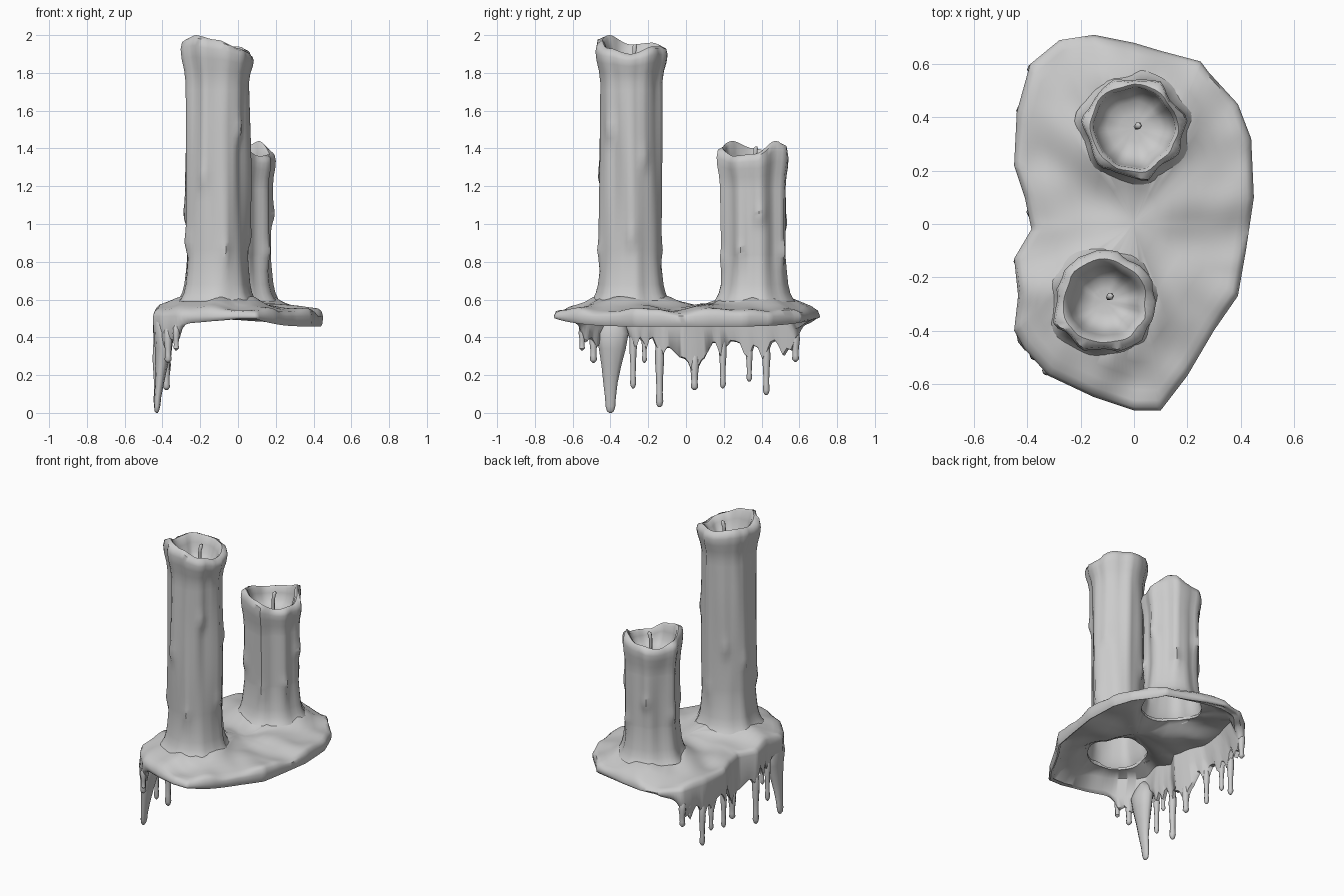
import bpy, math
from mathutils import Vector, noise

if "Cube" in bpy.data.objects:
    bpy.data.objects.remove(bpy.data.objects["Cube"])

TAU = 2 * math.pi


def make(name, rings, close_start=True, close_end=True, angle=55):
    """Skin a list of equal-length closed rings into one mesh."""
    n = len(rings[0])
    verts = [p for r in rings for p in r]
    faces = [(k * n + i, k * n + (i + 1) % n, (k + 1) * n + (i + 1) % n, (k + 1) * n + i)
             for k in range(len(rings) - 1) for i in range(n)]
    for k, use in ((0, close_start), (len(rings) - 1, close_end)):
        if use:
            c = sum((Vector(p) for p in rings[k]), Vector()) / n
            verts.append(tuple(c))
            m = len(verts) - 1
            for i in range(n):
                a, b = k * n + i, k * n + (i + 1) % n
                faces.append((b, a, m) if k == 0 else (a, b, m))
    me = bpy.data.meshes.new(name)
    me.from_pydata(verts, [], faces)
    ob = bpy.data.objects.new(name, me)
    bpy.context.collection.objects.link(ob)
    bpy.ops.object.select_all(action='DESELECT')
    ob.select_set(True)
    bpy.context.view_layer.objects.active = ob
    bpy.ops.object.mode_set(mode='EDIT')
    bpy.ops.mesh.select_all(action='SELECT')
    bpy.ops.mesh.normals_make_consistent(inside=False)
    bpy.ops.object.mode_set(mode='OBJECT')
    bpy.ops.object.shade_smooth_by_angle(angle=math.radians(angle))
    return ob


def lerp_table(table, x):
    if x <= table[0][0]:
        return table[0][1]
    for (a, u), (b, v) in zip(table, table[1:]):
        if x <= b:
            return u + (v - u) * (x - a) / (b - a)
    return table[-1][1]


def candle(name, cx, cy, r, rim, runs, depth, hole, lip, seed):
    """Hollow fluted wax column with uneven rim, crater and wax runs (angle, end z, size)."""
    n = 48
    top = sum(rim) / len(rim)
    low = [(0.59, 1.32), (0.605, 1.25), (0.635, 1.16), (0.68, 1.09), (0.75, 1.04)]
    steps = 22
    body = [(0.82 + (top - 0.2 - 0.82) * k / steps, 1.0) for k in range(steps + 1)]
    prof = [(z, f, 0) for z, f in low + body]
    prof += [(top - .14, 1 + lip * .3, .25), (top - .09, 1 + lip * .8, .5),
             (top - .045, 1 + lip, .8), (top - .012, 1 + lip * .7, 1), (top, .99, 1),
             (top - .012, .91, .95), (top - .05, hole + .04, .6),
             (top - depth * .75, hole - .06, .2), (top - depth, hole - .25, 0),
             (top - depth - .01, .3, 0)]
    outer = len(low) + len(body) + 4
    rings = []
    for k, (z, f, w) in enumerate(prof):
        ring = []
        for i in range(n):
            a = TAU * i / n
            u = a / TAU * len(rim)
            j = int(u) % len(rim)
            t = u - int(u)
            t = t * t * (3 - 2 * t)
            h = rim[j] * (1 - t) + rim[(j + 1) % len(rim)] * t - top
            p = Vector((math.cos(a) * 2.3, math.sin(a) * 2.3, z * 1.3 + seed))
            rad = r * f
            if k < outer:
                rad += .017 * noise.noise(p)
                rad += .005 * math.sin(7 * a + seed + z * .8)
                for ra, end, size in runs:
                    d = (a - math.radians(ra) + math.pi) % TAU - math.pi
                    s = 1 / (1 + math.exp(-(z - end) / .018))
                    bulb = 1 + .7 * math.exp(-((z - end - .05) / .05) ** 2)
                    rad += size * s * bulb * math.exp(-(d / .14) ** 2)
            else:
                rad += .015 * noise.noise(p)
            ring.append((cx + rad * math.cos(a), cy + rad * math.sin(a), z + h * w))
        rings.append(ring)
    make(name, rings, close_start=False)


def tube(name, path, n=8, squash=1.0):
    """Tapered upright tube from (x, y, z, radius) points."""
    make(name, [[(x + r * squash * math.cos(TAU * i / n), y + r * math.sin(TAU * i / n), z)
                 for i in range(n)] for x, y, z, r in path], angle=60)


# Candles
TALL, SHORT = (-.112, -.292), (0, .36)
candle("tall_candle", *TALL, .160, [1.90, 1.94, 1.94, 1.96, 1.95, 2.0, 1.975, 1.93],
       [(0, .88, .013), (25, 1.3, .012), (75, .8, .011), (120, 1.1, .013), (165, 1.0, .013),
        (205, .85, .016), (245, 1.2, .013), (285, .8, .014), (318, 1.45, .018)],
       .14, .78, .17, 1.0)
candle("short_candle", *SHORT, .163, [1.37, 1.44, 1.39, 1.37, 1.40, 1.44, 1.41, 1.36],
       [(10, 1.0, .014), (60, .8, .013), (110, .95, .013), (170, .85, .011),
        (230, .9, .013), (285, .75, .014), (335, .8, .014)], .13, .84, .11, 5.0)

# Wicks
for name, x, y, z in (("tall_wick", -.095, -.275, 1.95), ("short_wick", .01, .365, 1.41)):
    tube(name, [(x, y, z - .16, .01), (x, y, z - .05, .011),
                (x + .006, y + .004, z - .01, .014), (x + .01, y + .006, z, .007)], 6)

# Wax pool outline, lower edge of its hanging left side by y, and drips (y, tip z, width)
outline = [(.45, .1), (.44, .32), (.39, .45), (.28, .57), (.25, .61), (.1, .65), (0, .68),
           (-.15, .71), (-.28, .69), (-.39, .6), (-.44, .42), (-.45, .22), (-.41, .1),
           (-.385, -.02), (-.45, -.13), (-.435, -.27), (-.45, -.40), (-.41, -.47),
           (-.32, -.57), (-.15, -.65), (0, -.70), (.1, -.70), (.2, -.57), (.3, -.4),
           (.39, -.27), (.42, -.1)]
hang = [(-.62, .47), (-.55, .44), (-.46, .43), (-.4, .40), (-.3, .43), (-.2, .42), (-.1, .36),
        (-.03, .29), (.1, .29), (.15, .38), (.25, .38), (.34, .36), (.43, .37), (.55, .40),
        (.64, .46)]
drips = [(-.55, .33, .016), (-.49, .265, .02), (-.28, .13, .017), (-.22, .265, .014),
         (-.14, .03, .021), (.045, .12, .021), (.195, .13, .017), (.335, .165, .016),
         (.425, .095, .019), (.53, .33, .016), (.58, .27, .02)]
SUB = 8
edge = []
for (x0, y0), (x1, y1) in zip(outline, outline[1:] + outline[:1]):
    edge += [(x0 + (x1 - x0) * k / SUB, y0 + (y1 - y0) * k / SUB) for k in range(SUB)]


def top_z(x, y):
    z = .55 + .03 * noise.noise(Vector((x * 6, y * 6, 2)))
    for cx, cy in (TALL, SHORT):
        z += .055 * math.exp(-max(0, math.hypot(x - cx, y - cy) - .2) / .08)
    return z


def side(x):  # 1 on the draped left side, 0 elsewhere
    return min(1, max(0, (-.26 - x) / .1))


def low_z(x, y):
    d = lerp_table(hang, y) - sum(.09 * math.exp(-((y - q) / (w * 1.4)) ** 2)
                                  for q, _, w in drips)
    flat = .457 + .04 * (abs(y) / .7) ** 5
    return flat + (d - flat) * side(x)


rings = []
for s in (.08, .2, .32, .44, .55, .65, .74, .82, .89, .945):
    rings.append([(x * s, y * s, top_z(x * s, y * s) - .012 * s ** 6) for x, y in edge])
rings.append([(x * .983, y * .983, top_z(x, y) - .02) for x, y in edge])
rings.append([(x, y, .512) for x, y in edge])
rings.append([(x * .995, y * .995, .3 * .512 + .7 * low_z(x, y)) for x, y in edge])
rings.append([(x * .975, y * .98, low_z(x, y)) for x, y in edge])
rings.append([(x * (.95 - .03 * side(x)), y * .96, low_z(x, y) + .006) for x, y in edge])
rings.append([(x * (.93 - .05 * side(x)), y * .94, .495 - .05 * side(x)) for x, y in edge])
for s in (.87, .78, .65, .55, .45, .32, .2, .08):
    rings.append([(x * s, y * s, top_z(x * s, y * s) - .018) for x, y in edge])
pool = make("wax_pool", rings)

# Open the pool under each hollow candle
for cx, cy in (TALL, SHORT):
    bpy.ops.mesh.primitive_cylinder_add(vertices=32, radius=.185, depth=.4,
                                        location=(cx, cy, .6))
    cutter = bpy.context.object
    cutter.name = "pool_cutter"
    cut = pool.modifiers.new("opening", 'BOOLEAN')
    cut.operation, cut.object, cut.solver = 'DIFFERENCE', cutter, 'EXACT'
    bpy.context.view_layer.objects.active = pool
    bpy.ops.object.modifier_apply(modifier=cut.name)
    bpy.data.objects.remove(cutter)


# Hanging drips along the left edge, starting inside the curtain
def left_x(y):
    return min(edge, key=lambda p: abs(p[1] - y) + (9 if p[0] > -.2 else 0))[0]


for k, (y, tip, w) in enumerate(drips):
    x = left_x(y) * .955
    top = lerp_table(hang, y) + .03
    h = top - tip
    path = [(x + .004, y, top, w * .5), (x, y, top - h * .15, w * 1.05),
            (x, y, top - h * .35, w * 1.15), (x, y, top - h * .62, w * .85),
            (x, y, tip + h * .2, w * .8), (x, y, tip + h * .08, w * .95),
            (x, y, tip + .008, w * .65), (x, y, tip, w * .25)]
    tube(f"drip_{k + 1}", path)

# Broad main drip reaching the ground
tube("main_drip", [(-.4, -.39, .53, .03), (-.4, -.39, .48, .07), (-.392, -.39, .42, .09),
                   (-.395, -.39, .34, .075),
                   (-.405, -.395, .25, .055), (-.415, -.4, .16, .04), (-.425, -.4, .08, .03),
                   (-.428, -.4, .035, .027), (-.43, -.4, .01, .02), (-.43, -.4, 0, .008)],
     10, .6)
